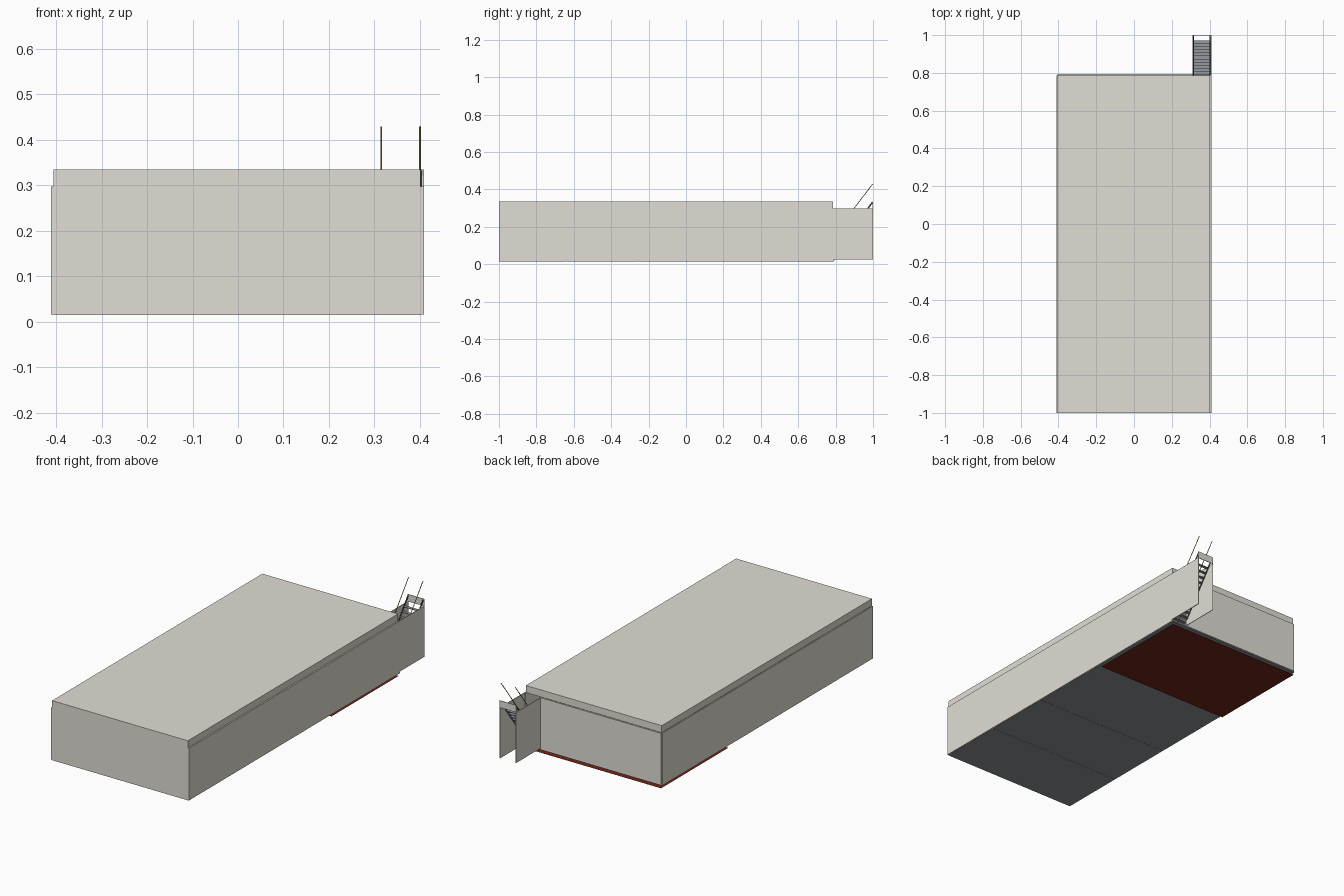
import bpy
import math
from mathutils import Vector

if "Cube" in bpy.data.objects:
    bpy.data.objects.remove(bpy.data.objects["Cube"])


def material(name, rgb):
    m = bpy.data.materials.new(name)
    m.diffuse_color = (*rgb, 1)
    m.use_nodes = True
    m.node_tree.nodes["Principled BSDF"].inputs["Base Color"].default_value = m.diffuse_color
    return m


PLASTER = material("warm grey plaster", (0.754, 0.73, 0.663))
FLOOR = material("dark grey floor", (0.265, 0.28, 0.295))
RED = material("dark red carpet", (0.16, 0.018, 0.01))
TREAD = material("stair tread grey", (0.30, 0.32, 0.345))
STEEL = material("dark stringer steel", (0.07, 0.08, 0.085))
BRASS = material("olive brass", (0.33, 0.24, 0.025))


def mesh(name, verts, faces, mat):
    me = bpy.data.meshes.new(name)
    me.from_pydata(verts, [], faces)
    me.materials.append(mat)
    ob = bpy.data.objects.new(name, me)
    bpy.context.collection.objects.link(ob)
    return ob


def box(name, x, y, z, mat):
    """Axis-aligned box from (min, max) pairs."""
    verts = [(a, b, c) for a in x for b in y for c in z]
    faces = [(0, 1, 3, 2), (4, 6, 7, 5), (0, 4, 5, 1),
             (2, 3, 7, 6), (0, 2, 6, 4), (1, 5, 7, 3)]
    return mesh(name, verts, faces, mat)


def sloped_bar(name, x, start, end, width, depth, mat):
    """Bar in the y-z plane running from start to end."""
    a, b = Vector((x, *start)), Vector((x, *end))
    d = b - a
    h = d.length / 2
    ob = box(name, (-width / 2, width / 2), (-h, h), (-depth / 2, depth / 2), mat)
    ob.location = (a + b) / 2
    ob.rotation_euler.x = math.atan2(d.z, d.y)
    return ob


def tube(name, x, start, end, radius, mat, n=16):
    """Smooth round rod in the y-z plane running from start to end."""
    a, b = Vector((x, *start)), Vector((x, *end))
    d = b - a
    verts = [(radius * math.cos(2 * math.pi * i / n), radius * math.sin(2 * math.pi * i / n), z)
             for z in (-d.length / 2, d.length / 2) for i in range(n)]
    sides = [(i, (i + 1) % n, n + (i + 1) % n, n + i) for i in range(n)]
    caps = [tuple(reversed(range(n))), tuple(range(n, 2 * n))]
    ob = mesh(name, verts, sides + caps, mat)
    for p in ob.data.polygons:
        p.use_smooth = len(p.vertices) == 4
    ob.location = (a + b) / 2
    ob.rotation_euler = d.to_track_quat('Z', 'Y').to_euler()
    return ob


# Main shell
box("roof", (-0.405, 0.402), (-0.996, 0.785), (0.297, 0.335), PLASTER)
box("front_wall", (-0.406, 0.402), (-1.0, -0.996), (0.015, 0.335), PLASTER)
box("left_wall", (-0.411, -0.406), (-1.0, 0.787), (0.016, 0.297), PLASTER)
box("right_wall", (0.402, 0.409), (-1.0, 0.79), (0.016, 0.297), PLASTER)
box("back_wall", (-0.406, 0.311), (0.786, 0.793), (0.02, 0.297), PLASTER)

# Floor panels with narrow seams, and the thin red sheet below the rear one
seams = [-0.996, -0.64, -0.26, 0.22, 0.79]
for i, (a, b) in enumerate(zip(seams, seams[1:])):
    box(f"floor_panel_{i + 1}", (-0.406, 0.402), (a, b - 0.001), (0.015, 0.02), FLOOR)
mesh("red_floor_sheet",
     [(-0.405, 0.22, 0), (-0.405, 0.79, 0), (0.402, 0.79, 0), (0.402, 0.22, 0)],
     [(0, 1, 2, 3)], RED)

# Stairwell side walls and end panel
box("stairwell_inner_wall", (0.3095, 0.3125), (0.785, 1.0), (0.025, 0.297), PLASTER)
box("stairwell_outer_wall", (0.4045, 0.409), (0.79, 1.0), (0.025, 0.297), PLASTER)
box("stairwell_end_panel", (0.3095, 0.409), (0.997, 1.0), (0.297, 0.335), PLASTER)

# Open-riser stairs
for i in range(12):
    y = 0.773 + i * 0.0165
    z = 0.041 + i * 0.022
    box(f"stair_tread_{i + 1}", (0.3155, 0.4015), (y, y + 0.0165), (z, z + 0.003), TREAD)

# Stringers and round handrails on both sides
for side, xs, xr in (("left", 0.3138, 0.3155), ("right", 0.4034, 0.4003)):
    sloped_bar(f"stringer_{side}", xs, (0.792, 0.057), (0.996, 0.33), 0.003, 0.008, STEEL)
    tube(f"handrail_{side}", xr, (0.70, 0.038), (0.998, 0.429), 0.0018, BRASS)
